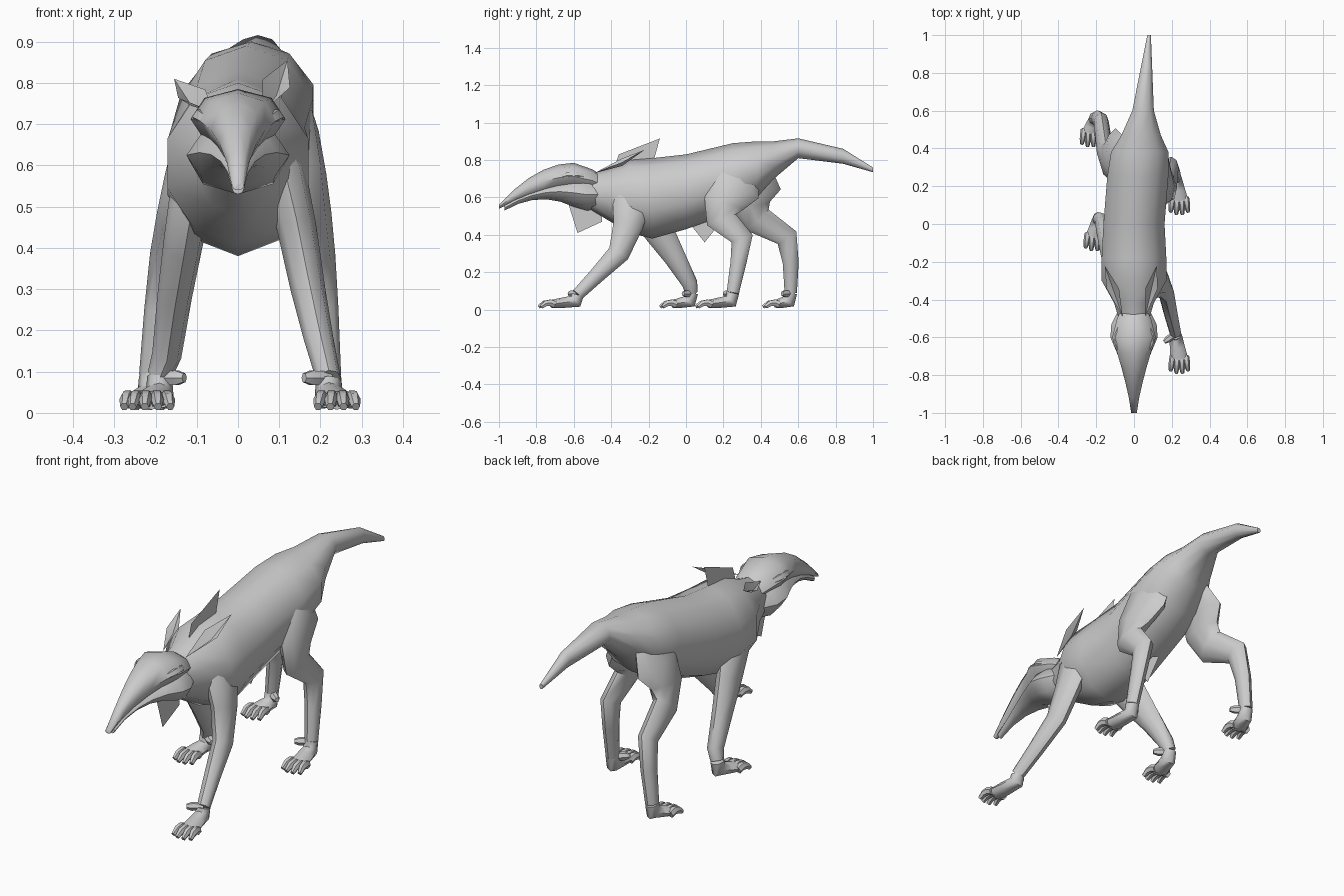
import bpy, bmesh, math
from mathutils import Vector

cube = bpy.data.objects.get("Cube")
if cube:
    bpy.data.objects.remove(cube, do_unlink=True)

grey = (.6, .6, .6, 1)
hide = bpy.data.materials.new("grey hide")
hide.use_nodes = True
hide.diffuse_color = grey
hide.node_tree.nodes["Principled BSDF"].inputs["Base Color"].default_value = grey


def finish(name, bm):
    """Turn a bmesh into a smooth shaded object with crisp hard edges."""
    bmesh.ops.recalc_face_normals(bm, faces=bm.faces)
    mesh = bpy.data.meshes.new(name)
    bm.to_mesh(mesh)
    bm.free()
    mesh.materials.append(hide)
    mesh.shade_smooth()
    mesh.set_sharp_from_angle(angle=math.radians(50))
    obj = bpy.data.objects.new(name, mesh)
    bpy.context.collection.objects.link(obj)


def skin(name, rings):
    """Bridge rings of points and cap both ends."""
    bm = bmesh.new()
    loops = [[bm.verts.new(point) for point in ring] for ring in rings]
    count = len(loops[0])
    for first, second in zip(loops, loops[1:]):
        for i in range(count):
            j = (i + 1) % count
            bm.faces.new((first[i], first[j], second[j], second[i]))
    bm.faces.new(loops[0])
    bm.faces.new(loops[-1])
    finish(name, bm)


def circle(sides):
    return [(math.cos(math.tau * k / sides), math.sin(math.tau * k / sides)) for k in range(sides)]


def drift(y):
    """Sideways swing of the hindquarters and tail."""
    return .08 * max(y, 0)


def loft(name, sections, sides=10):
    """Upright ridged rings along y; each section is y, bottom, top, half width."""
    rings = []
    for y, low, high, wide in sections:
        middle, half = (low + high) / 2, (high - low) / 2
        rings.append([Vector((drift(y) + wide * side, y, middle + half * rise))
                      for rise, side in circle(sides)])
    skin(name, rings)


def tube(name, points, widths, depths, sides=8):
    """Limb along points, with its own half width and half depth at each point."""
    points = [Vector(point) for point in points]
    last = len(points) - 1
    rings = []
    for i, (point, wide, deep) in enumerate(zip(points, widths, depths)):
        before, after = points[max(i - 1, 0)], points[min(i + 1, last)]
        tangent = (point - before).normalized() + (after - point).normalized()
        tangent.normalize()
        across = Vector((1, 0, 0))
        across = (across - tangent * across.dot(tangent)).normalized()
        up = tangent.cross(across)
        rings.append([point + across * wide * c + up * deep * s for c, s in circle(sides)])
    skin(name, rings)


def steps(count):
    return [i / (count - 1) for i in range(count)]


def plate(name, outline):
    """Thin upright sheet on the centre line, outlined in y and z."""
    bm = bmesh.new()
    bm.faces.new([bm.verts.new((0, y, z)) for y, z in outline])
    finish(name, bm)


# Trunk and neck with a ridged back and a keeled belly, flowing into the tail
loft("trunk_and_tail", [
    (-.55, .56, .72, .07),
    (-.42, .48, .75, .11),
    (-.3, .41, .8, .18),
    (-.18, .38, .81, .18),
    (0, .43, .83, .17),
    (.25, .52, .89, .17),
    (.38, .6, .9, .16),
    (.47, .7, .9, .11),
    (.6, .81, .916, .06),
    (.84, .78, .86, .03),
    (1, .735, .76, .01)])

# Angular skull tapering into a long snout that droops along a curve
snout = steps(6)
loft("skull", [(-.44, .62, .71, .06), (-.5, .63, .75, .09)] + [
    (-.6 - .4 * t, .64 - .1 * t ** 2, .785 - .225 * t ** 2, .015 + .1 * (1 - t) ** 1.3)
    for t in snout], 8)

# Lower jaw with broad cheeks, closing against the skull
loft("lower_jaw", [(-.45, .54, .69, .08), (-.53, .53, .7, .12)] + [
    (-.6 - .37 * t, .64 - .11 * t ** 2 - .09 * (1 - t) ** 2,
     .67 - .11 * t ** 2 + .03 * (1 - t) ** 2, .015 + .11 * (1 - t) ** 1.5)
    for t in snout], 8)

# Brow ridges and folded leaf ears, the right ear drooping lower
for side, label, spread, rise in ((1, "left", .12, .855), (-1, "right", .155, .81)):
    arch = [math.sin(math.pi * t) for t in snout]
    tube("brow_" + label,
         [(side * (.04 + .05 * a), -.72 + .23 * t, .69 + .03 * a) for t, a in zip(snout, arch)],
         [.01 + .015 * a for a in arch], [.01 + .01 * a for a in arch], 6)
    base = Vector((side * .06, -.49, .73))
    tip = Vector((side * spread, -.22, rise))
    middle = base.lerp(tip, .55)
    bend = Vector((side * .033, 0, -.01))
    ear = bmesh.new()
    root, fold, outer, inner, point = [ear.verts.new(p) for p in (
        base, middle - Vector((0, 0, .03)), middle + bend, middle - bend, tip)]
    for edge in (outer, inner):
        ear.faces.new((root, fold, edge))
        ear.faces.new((fold, point, edge))
    finish("ear_" + label, ear)

# Thin hair tufts on the nape, throat and belly
plate("nape_tuft", [(-.4, .7), (-.36, .83), (-.14, .915), (-.18, .77)])
plate("throat_tuft", [(-.63, .57), (-.58, .41), (-.45, .47), (-.45, .56)])
plate("belly_tuft", [(.02, .46), (.1, .36), (.18, .46), (.1, .5)])


def paw(name, side, ankle, stride):
    """Flat paw with four blunt toes and a raised inner dewclaw."""
    ball = Vector((ankle.x + side * .02, ankle.y - stride, .03))
    heel = Vector((ankle.x, ankle.y - .01, .045))
    tube(name, [ankle, heel, heel.lerp(ball, .5), ball],
         [.03, .034, .04, .048], [.034, .038, .028, .022])
    toe_steps = steps(4)
    for i, spread in enumerate((-1, -.35, .35, 1)):
        reach = .095 - .02 * abs(spread)
        tube(name + "_toe_" + str(i + 1),
             [(ball.x + spread * (.034 + .012 * t), ball.y + .02 - reach * t,
               .027 + .016 * math.sin(math.pi * t) - .012 * t) for t in toe_steps],
             [.018 - .008 * t ** 3 for t in toe_steps],
             [.02 - .009 * t ** 3 for t in toe_steps], 6)
    root = Vector((ankle.x, ankle.y, .085))
    claw = root + Vector((-side * .06, -.045, 0))
    tube(name + "_dewclaw", [root, root.lerp(claw, .7), claw],
         [.018, .018, .01], [.018, .02, .012], 6)


def leg(name, side, hip, ankle, splay, bulk, stride, path):
    """Leg through y, z joints, buried at the hip and thinning toward the ankle."""
    ratios = steps(len(path))
    points = [Vector((side * (hip + (ankle - hip) * t ** splay), y, z))
              for t, (y, z) in zip(ratios, path)]
    buried = [min(1, .4 + 4 * t) for t in ratios]
    tube(name + "_leg", points, [b * (.06 - .03 * t) for t, b in zip(ratios, buried)],
         [b * (.033 + bulk * (1 - t) ** 1.5) for t, b in zip(ratios, buried)])
    paw(name + "_paw", side, points[-1], stride)


# Front legs in mid stride
leg("front_left", 1, .07, .22, .8, .1, .14,
    [(-.27, .7), (-.29, .58), (-.31, .45), (-.36, .3), (-.48, .18), (-.58, .08)])
leg("front_right", -1, .07, .19, .7, .1, .1,
    [(-.25, .68), (-.22, .55), (-.14, .41), (-.06, .28), (.02, .14), (.03, .09)])

# Hind legs with broad thighs and high hocks
leg("hind_left", 1, .09, .22, .5, .14, .13,
    [(.33, .78), (.27, .67), (.2, .57), (.19, .48), (.3, .38), (.28, .25), (.25, .09)])
leg("hind_right", -1, .04, .21, .6, .14, .08,
    [(.38, .78), (.37, .67), (.34, .57), (.38, .48), (.54, .385), (.56, .25), (.56, .09)])
